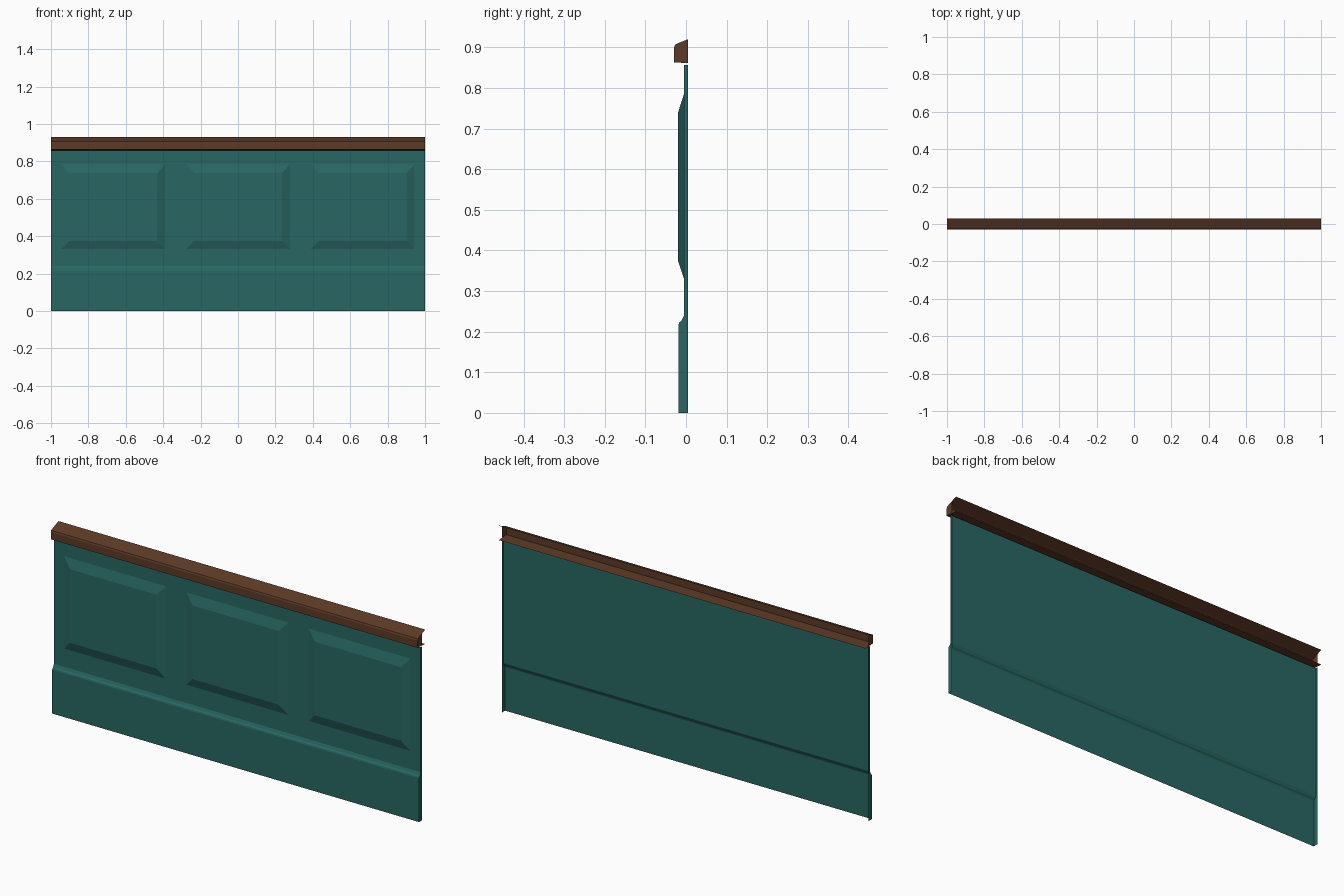
import bpy, bmesh

if "Cube" in bpy.data.objects:
    bpy.data.objects.remove(bpy.data.objects["Cube"])


def material(name, rgb):
    m = bpy.data.materials.new(name)
    m.diffuse_color = (*rgb, 1)
    m.use_nodes = True
    m.node_tree.nodes["Principled BSDF"].inputs["Base Color"].default_value = m.diffuse_color
    return m


TEAL = material("teal paint", (0.021, 0.135, 0.122))
BROWN = material("brown wood", (0.107, 0.042, 0.019))


def finish(bm, name, mat):
    me = bpy.data.meshes.new(name)
    bm.to_mesh(me)
    bm.free()
    me.materials.append(mat)
    ob = bpy.data.objects.new(name, me)
    bpy.context.collection.objects.link(ob)
    return ob


def moulding(name, profile, cap, mat):
    """Open-backed sheet swept from x=-1 to x=1; profile runs bottom to top in (y, z)."""
    bm = bmesh.new()
    left = [bm.verts.new((-1, y, z)) for y, z in profile]
    right = [bm.verts.new((1, y, z)) for y, z in profile]
    for i in range(len(profile) - 1):
        bm.faces.new((left[i], right[i], right[i + 1], left[i + 1]))
    # End caps
    bm.faces.new([bm.verts.new((1, y, z)) for y, z in reversed(cap)]).normal_flip()
    bm.faces.new([bm.verts.new((-1, y, z)) for y, z in cap]).normal_flip()
    bm.normal_update()
    for f in bm.faces:
        if abs(f.normal.x) > 0.9 and f.normal.x * f.calc_center_median().x < 0:
            f.normal_flip()
    return finish(bm, name, mat)


# Wall sheet with stepped skirting at the foot
wall = [(-0.019, 0), (-0.019, 0.215), (-0.017, 0.222), (-0.011, 0.227),
        (-0.005, 0.24), (-0.005, 0.857)]
moulding("wall_and_skirting", wall, wall + [(0.005, 0.857), (0.005, 0)], TEAL)

# Chair rail, open at the back, lips running past the end caps
rail = [(-0.03, 0.863), (-0.03, 0.898), (-0.027, 0.906), (-0.02, 0.91), (0.005, 0.92)]
moulding("chair_rail", [(0.03, 0.859)] + rail + [(0.03, 0.93)],
         [(0.005, 0.861)] + rail, BROWN)


# Raised panels: open-backed bevelled fields
def raised_panel(name, cx):
    bm = bmesh.new()
    rings = []
    for hw, z0, z1, y in ((0.278, 0.33, 0.785, -0.005), (0.235, 0.375, 0.738, -0.02)):
        rings.append([bm.verts.new((cx + sx * hw, y, z))
                      for sx, z in ((-1, z0), (1, z0), (1, z1), (-1, z1))])
    a, b = rings
    for i in range(4):
        j = (i + 1) % 4
        bm.faces.new((a[i], a[j], b[j], b[i]))
    bm.faces.new(b)
    finish(bm, name, TEAL)


for label, cx in (("left", -0.667), ("middle", 0), ("right", 0.667)):
    raised_panel("raised_panel_" + label, cx)
